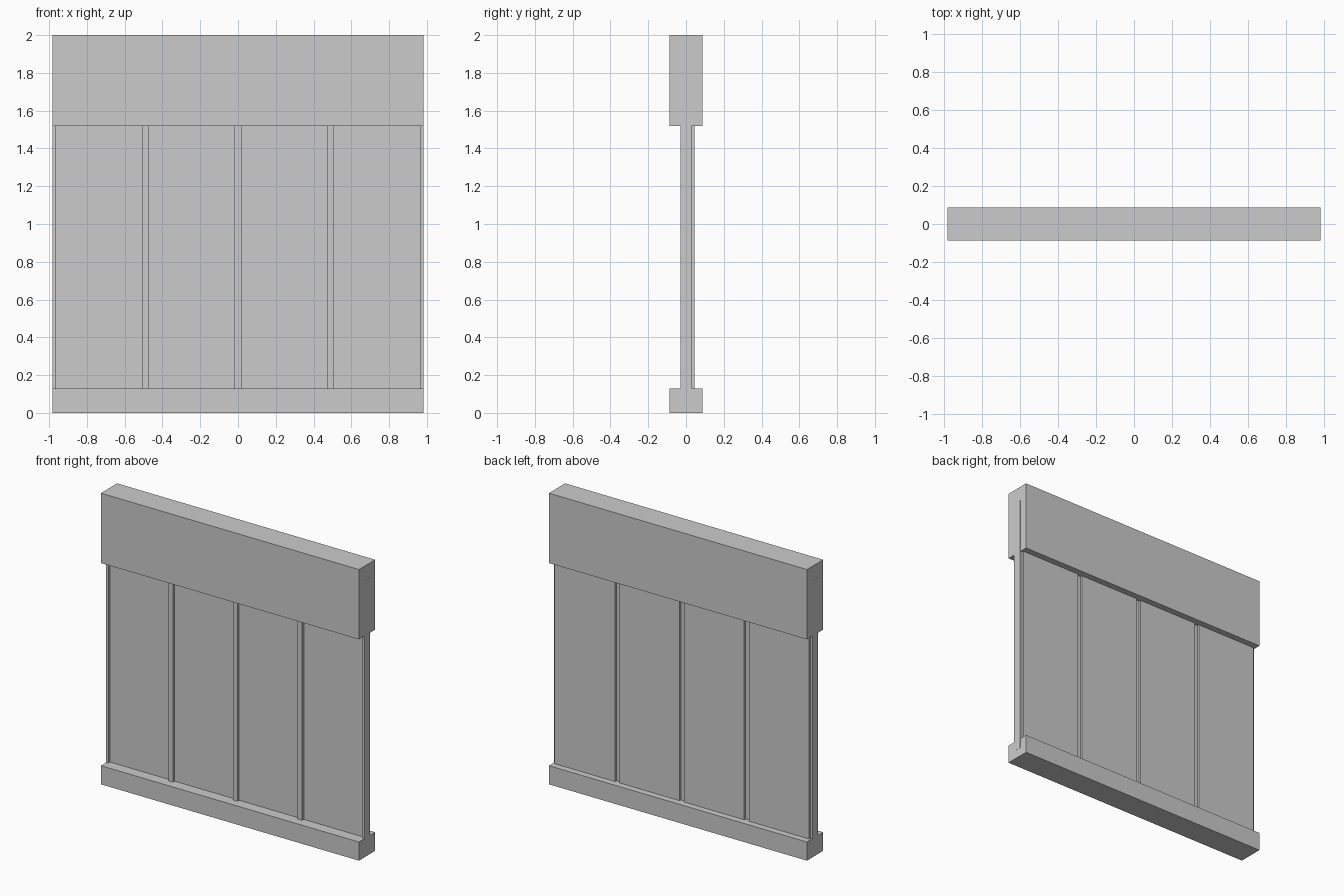
import bpy

if "Cube" in bpy.data.objects:
    bpy.data.objects.remove(bpy.data.objects["Cube"])


def box(name, x, y, z):
    """Box from (min, max) ranges on each axis."""
    bpy.ops.mesh.primitive_cube_add(size=1, location=[(r[0] + r[1]) / 2 for r in (x, y, z)])
    obj = bpy.context.object
    obj.name = name
    obj.scale = [r[1] - r[0] for r in (x, y, z)]
    bpy.ops.object.transform_apply(location=False, rotation=False, scale=True)
    return obj


HALF_WIDTH = 0.981
BEAM_Y = (-0.088, 0.088)
WALL_Z = (0.06, 1.9)      # wall parts run on inside the beams
SPACING = 0.491
STUD_HALF = 0.0175

# Deep header beam and low sill beam
box("header_beam", (-HALF_WIDTH, HALF_WIDTH), BEAM_Y, (1.52, 2.0))
box("sill_beam", (-HALF_WIDTH, HALF_WIDTH), BEAM_Y, (0.0, 0.128))

# Upright studs, the end ones cut off flush with the beams
end = HALF_WIDTH + 0.001
for i in range(-2, 3):
    x = i * SPACING
    box("stud", (max(x - STUD_HALF, -end), min(x + STUD_HALF, end)), (-0.03, 0.03), WALL_Z)

# Panels between the studs: recessed at the front, proud at the back
for i in range(-2, 2):
    x = i * SPACING
    left = x + (STUD_HALF if i > -2 else 0.0145)
    right = x + SPACING - (STUD_HALF if i < 1 else 0.0145)
    box("wall_panel", (left, right), (-0.012, 0.044), WALL_Z)
